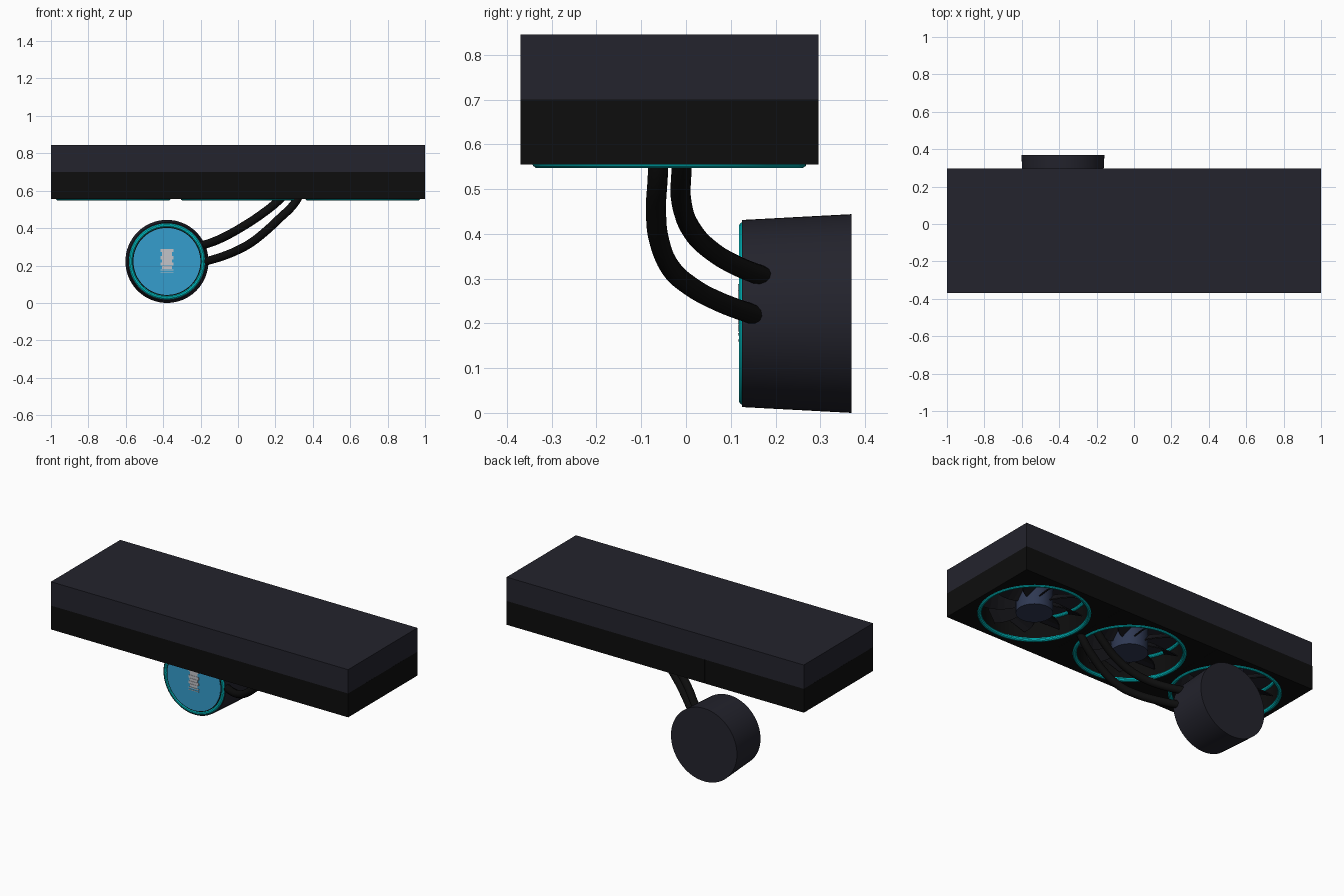
import bpy, bmesh, math
from mathutils import Matrix, Vector

if "Cube" in bpy.data.objects:
    bpy.data.objects.remove(bpy.data.objects["Cube"])


def material(name, rgb):
    m = bpy.data.materials.new(name)
    m.diffuse_color = (*rgb, 1)
    m.use_nodes = True
    m.node_tree.nodes["Principled BSDF"].inputs["Base Color"].default_value = m.diffuse_color
    return m


SLATE = material("dark slate", (0.017, 0.017, 0.026))
BLACK = material("black", (0.004, 0.004, 0.004))
BLADE = material("blade charcoal", (0.009, 0.009, 0.012))
HUB = material("hub navy", (0.028, 0.04, 0.085))
TEAL = material("teal glow", (0.0, 0.6, 0.63))
BLUE = material("screen blue", (0.035, 0.34, 0.61))
PALE = material("pale grey", (0.55, 0.55, 0.58))

FAN_Y = -0.037
FAN_X = (-0.667, 0.0, 0.667)
PUMP = (-0.38, 0.222)


def finish(name, mat, smooth=True):
    o = bpy.context.object
    o.name = name
    o.data.materials.clear()
    o.data.materials.append(mat)
    if smooth:
        bpy.ops.object.shade_smooth_by_angle(angle=math.radians(35))
    return o


def box(name, center, size, mat):
    bpy.ops.mesh.primitive_cube_add(size=1, location=center)
    o = bpy.context.object
    o.scale = size
    bpy.ops.object.transform_apply(location=False, rotation=False, scale=True)
    return finish(name, mat, False)


def cone(name, center, r1, r2, depth, mat, rot=(0, 0, 0)):
    bpy.ops.mesh.primitive_cone_add(vertices=64, radius1=r1, radius2=r2, depth=depth,
                                    location=center, rotation=rot)
    return finish(name, mat)


def ring(name, center, major, minor, mat, rot=(0, 0, 0)):
    bpy.ops.mesh.primitive_torus_add(major_radius=major, minor_radius=minor, major_segments=64,
                                     minor_segments=10, location=center, rotation=rot)
    return finish(name, mat)


def curve_object(name, curve, mat, location=(0, 0, 0)):
    o = bpy.data.objects.new(name, curve)
    o.location = location
    bpy.context.collection.objects.link(o)
    bpy.ops.object.select_all(action='DESELECT')
    o.select_set(True)
    bpy.context.view_layer.objects.active = o
    bpy.ops.object.convert(target='MESH')
    return finish(name, mat)


def fan_frame(x):
    # square outline with a round opening, extruded to the fan depth
    c = bpy.data.curves.new("frame_profile", 'CURVE')
    c.dimensions = '2D'
    c.fill_mode = 'BOTH'
    c.extrude = 0.0725
    square = [(-0.3333, -0.333), (0.3333, -0.333), (0.3333, 0.333), (-0.3333, 0.333)]
    hole = [(0.292 * math.cos(t * math.tau / 64), 0.292 * math.sin(t * math.tau / 64))
            for t in range(64)]
    for pts in (square, hole):
        s = c.splines.new('POLY')
        s.points.add(len(pts) - 1)
        for p, (px, py) in zip(s.points, pts):
            p.co = (px, py, 0, 1)
        s.use_cyclic_u = True
    curve_object("fan_frame", c, BLACK, (x, FAN_Y, 0.6275))


def fan_blades(x, count=9):
    # pitched blades, twisting less towards the tip
    bm = bmesh.new()
    steps = 5
    for b in range(count):
        turn = Matrix.Rotation(b * math.tau / count, 3, 'Z')
        rows = []
        for i in range(steps + 1):
            t = i / steps
            r = 0.09 + 0.185 * t
            half = 0.035 + 0.04 * t
            pitch = math.radians(48 - 18 * t)
            sweep = 0.25 * t * t
            row = []
            for s in (-1, 1):
                a = sweep + s * half * math.cos(pitch) / r
                row.append(bm.verts.new(turn @ Vector((r * math.cos(a), r * math.sin(a),
                                                       s * half * math.sin(pitch)))))
            rows.append(row)
        for p, q in zip(rows, rows[1:]):
            bm.faces.new((p[0], q[0], q[1], p[1]))
    me = bpy.data.meshes.new("fan_blades")
    bm.to_mesh(me)
    bm.free()
    o = bpy.data.objects.new("fan_blades", me)
    o.location = (x, FAN_Y, 0.632)
    me.materials.append(BLADE)
    bpy.context.collection.objects.link(o)
    m = o.modifiers.new("thickness", 'SOLIDIFY')
    m.thickness = 0.006
    m.offset = 0


def tube(name, pts):
    c = bpy.data.curves.new(name, 'CURVE')
    c.dimensions = '3D'
    c.bevel_depth = 0.0225
    c.bevel_resolution = 4
    c.resolution_u = 6
    c.use_fill_caps = True
    s = c.splines.new('BEZIER')
    s.bezier_points.add(len(pts) - 1)
    for p, co in zip(s.bezier_points, pts):
        p.co = co
        p.handle_left_type = p.handle_right_type = 'AUTO'
    curve_object(name, c, BLACK)


# Radiator slab
box("radiator", (0, FAN_Y, 0.7725), (2, 0.666, 0.145), SLATE)

# Three fans with glowing rings on both faces
for fx in FAN_X:
    fan_frame(fx)
    fan_blades(fx)
    cone("fan_hub", (fx, FAN_Y, 0.628), 0.1, 0.1, 0.144, HUB)
    ring("lower_light_ring", (fx, FAN_Y, 0.559), 0.295, 0.012, TEAL)
    ring("upper_light_ring", (fx, FAN_Y, 0.69), 0.29, 0.01, TEAL)

# Coolant tubes
tube("upper_tube", [(0.32, -0.01, 0.66), (0.22, -0.01, 0.55), (0.12, -0.01, 0.47),
                    (0.02, 0.015, 0.405), (-0.06, 0.06, 0.36), (-0.13, 0.115, 0.328),
                    (-0.2, 0.172, 0.305)])
tube("lower_tube", [(0.345, -0.06, 0.61), (0.3, -0.063, 0.53), (0.22, -0.067, 0.45),
                    (0.15, -0.06, 0.385), (0.07, -0.033, 0.322), (0, 0.01, 0.283),
                    (-0.08, 0.07, 0.25), (-0.19, 0.158, 0.217)])

# Pump body, wider at the back, with lit ring and round screen
px, pz = PUMP
FRONT = (math.radians(90), 0, 0)
cone("pump_body", (px, 0.2475, pz), 0.222, 0.209, 0.245, SLATE, FRONT)
ring("pump_light_ring", (px, 0.13, pz), 0.193, 0.0125, TEAL, FRONT)
cone("screen_border", (px, 0.1235, pz), 0.184, 0.184, 0.005, BLACK, FRONT)
cone("screen", (px, 0.1215, pz), 0.179, 0.179, 0.006, BLUE, FRONT)

# Plain readout bars on the screen
for dz, w, h in ((0.058, 0.068, 0.016), (0.040, 0.052, 0.020), (0.020, 0.068, 0.018),
                 (0.002, 0.055, 0.016), (-0.015, 0.068, 0.016), (-0.032, 0.052, 0.016),
                 (-0.046, 0.068, 0.006), (-0.060, 0.068, 0.004)):
    box("screen_bar", (px, 0.1178, pz + dz), (w, 0.003, h), PALE)
